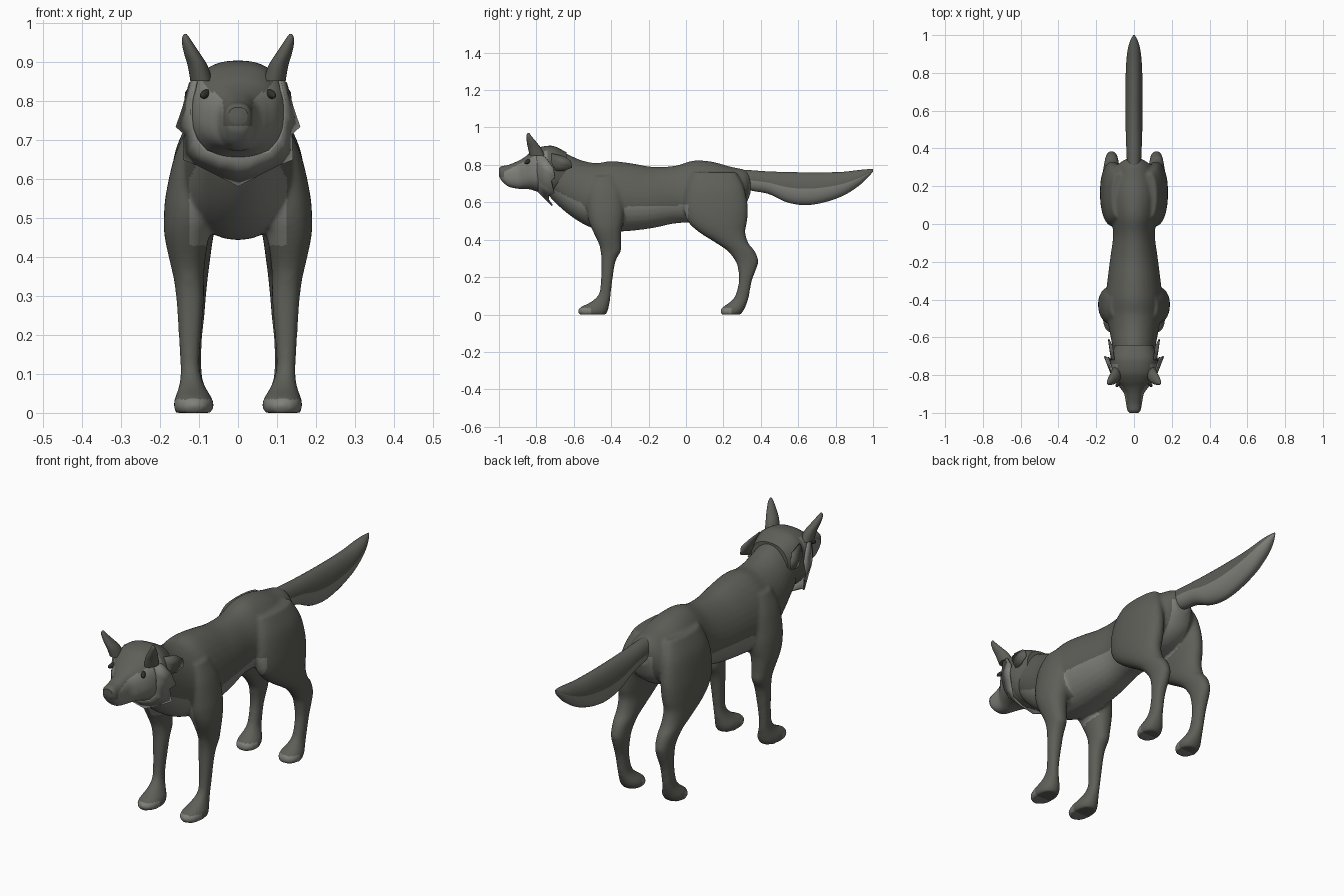
import bpy, bmesh, math
from mathutils import Vector, Euler

if "Cube" in bpy.data.objects:
    bpy.data.objects.remove(bpy.data.objects["Cube"])


def material(name, rgb):
    m = bpy.data.materials.new(name)
    m.diffuse_color = (*rgb, 1)
    m.use_nodes = True
    m.node_tree.nodes["Principled BSDF"].inputs["Base Color"].default_value = m.diffuse_color
    return m


DARK = material("dark_fur", (0.112, 0.114, 0.098))
LIGHT = material("light_fur", (0.215, 0.218, 0.195))
EYE = material("eye_dark", (0.03, 0.03, 0.027))


def spline(rows, sub):
    """Smoothly resample a list of stations (Catmull-Rom)."""
    out = []
    for i in range(len(rows) - 1):
        p = [rows[max(0, min(len(rows) - 1, i + k))] for k in (-1, 0, 1, 2)]
        for s in range(sub):
            t = s / sub
            out.append([0.5 * (2 * b + (c - a) * t + (2 * a - 5 * b + 4 * c - d) * t * t
                               + (3 * b - a - 3 * c + d) * t ** 3) for a, b, c, d in zip(*p)])
    return out + [list(rows[-1])]


def loft(bm, rows, axis, sub=4, segs=32, power=2.0, egg=0.0, mirror=1):
    """Rounded rings through stations (position, u0, u1, v0, v1), capped at both ends."""
    rings, faces = [], []
    for t, u0, u1, v0, v1 in spline(rows, sub):
        ring = []
        for j in range(segs):
            a = 2 * math.pi * j / segs
            c, s = math.cos(a), math.sin(a)
            c = math.copysign(abs(c) ** (2 / power), c)
            s = math.copysign(abs(s) ** (2 / power), s)
            u = (u0 + u1) / 2 + (u1 - u0) / 2 * c * (1 - egg * s)
            v = (v0 + v1) / 2 + (v1 - v0) / 2 * s
            co = (u, t, v) if axis == 'y' else (u, v, t)
            ring.append(bm.verts.new((co[0] * mirror, co[1], co[2])))
        rings.append(ring)
    for r, q in zip(rings, rings[1:]):
        for j in range(segs):
            k = (j + 1) % segs
            faces.append(bm.faces.new((r[j], r[k], q[k], q[j])))
    faces += [bm.faces.new(rings[0]), bm.faces.new(rings[-1])]
    bmesh.ops.recalc_face_normals(bm, faces=faces)


def finish(bm, name, mats=(DARK, LIGHT)):
    me = bpy.data.meshes.new(name)
    bm.to_mesh(me)
    bm.free()
    for m in mats:
        me.materials.append(m)
    ob = bpy.data.objects.new(name, me)
    bpy.context.collection.objects.link(ob)
    return ob


def paint(ob, rule):
    for p in ob.data.polygons:
        p.material_index = 1 if rule(p.center, p.normal) else 0


def sym(rows):
    """Stations (y, half width, bottom, top) to full loft stations."""
    return [(y, -w, w, b, t) for y, w, b, t in rows]


# Torso and neck
torso = sym([(-.80, .07, .72, .86), (-.72, .10, .62, .885), (-.64, .115, .545, .86),
             (-.56, .13, .49, .825), (-.48, .145, .455, .81), (-.40, .15, .443, .82),
             (-.30, .14, .447, .81), (-.18, .125, .462, .79), (-.06, .11, .487, .795),
             (.04, .12, .492, .823), (.14, .13, .50, .817), (.24, .12, .52, .79),
             (.31, .09, .57, .775), (.345, .04, .65, .75)])
# Legs: height, inner x, outer x, front y, back y
front_leg = [(.74, .06, .125, -.50, -.38), (.66, .05, .162, -.53, -.34),
             (.56, .05, .185, -.53, -.33), (.50, .06, .19, -.52, -.335),
             (.45, .075, .188, -.50, -.345), (.38, .085, .173, -.467, -.348),
             (.34, .087, .164, -.457, -.348), (.28, .088, .157, -.452, -.378),
             (.15, .098, .149, -.457, -.398), (.10, .096, .147, -.472, -.403),
             (.065, .083, .152, -.512, -.408), (.04, .068, .161, -.562, -.413),
             (.02, .062, .165, -.578, -.418), (0, .068, .16, -.57, -.428)]
hind_leg = [(.76, .05, .12, .03, .27), (.68, .05, .158, 0, .31),
            (.58, .05, .176, -.012, .33), (.50, .055, .18, .008, .327),
            (.44, .065, .176, .07, .317), (.38, .073, .167, .165, .335),
            (.34, .078, .16, .222, .367), (.29, .083, .154, .262, .386),
            (.25, .086, .152, .277, .378), (.18, .093, .149, .283, .352),
            (.10, .093, .147, .263, .337), (.065, .083, .152, .233, .327),
            (.04, .068, .161, .198, .317), (.02, .062, .165, .184, .307),
            (0, .068, .16, .188, .292)]
bm = bmesh.new()
loft(bm, torso, 'y', egg=.12)
for side in (1, -1):
    loft(bm, front_leg, 'z', mirror=side, power=2.2)
    loft(bm, hind_leg, 'z', mirror=side, power=2.2)
body = finish(bm, "body_and_legs")

# Fuse the torso and legs into one smooth skin
rm = body.modifiers.new("fuse", 'REMESH')
rm.mode = 'VOXEL'
rm.voxel_size = 0.008
sm = body.modifiers.new("soften", 'SMOOTH')
sm.factor, sm.iterations = 0.5, 6
fused = bpy.data.meshes.new_from_object(body.evaluated_get(bpy.context.evaluated_depsgraph_get()))
body.modifiers.clear()
body.data = fused
fused.materials.clear()
for m in (DARK, LIGHT):
    fused.materials.append(m)


def body_light(c, n):
    if c.z < .035:                                   # toes
        return c.y < -.51 or .1 < c.y < .245
    if c.z < .43:
        return False
    if c.y < -.36:                                   # chest
        return abs(c.x) < .125 - max(0, c.z - .6) * .5 and n.z < -.2 and c.z < .66
    if c.y < .01:                                    # belly
        return c.z < .575 + .03 * (c.y + .35) and (c.y > -.33 or abs(c.x) < .08)
    return abs(c.x) < .055 and c.z < .70 and (n.z < -.1 or c.y > .3)


paint(body, body_light)

# Tail with pale underside
bm = bmesh.new()
loft(bm, sym([(.26, .03, .70, .775), (.34, .038, .665, .772), (.44, .042, .645, .765),
              (.54, .045, .60, .762), (.64, .046, .585, .76), (.74, .045, .60, .76),
              (.84, .042, .635, .763), (.92, .034, .685, .772), (.97, .02, .73, .777),
              (1.0, .004, .765, .778)]), 'y', sub=5)
tail = finish(bm, "tail")
paint(tail, lambda c, n: c.y > .33 and n.z < 0.02)

# Head with pale face mask
bm = bmesh.new()
loft(bm, sym([(-1.0, .024, .74, .783), (-.985, .035, .715, .793), (-.95, .042, .685, .80),
              (-.90, .052, .673, .82), (-.865, .075, .672, .84), (-.83, .10, .668, .868),
              (-.79, .118, .655, .892), (-.74, .126, .635, .902), (-.70, .122, .64, .898),
              (-.64, .10, .66, .868)]), 'y', sub=8, segs=64, power=2.4)
head = finish(bm, "head")


def mask(c, n):
    if c.y < -.975 and c.z > .735 or c.y > -.74:     # nose tip and nape stay dark
        return False
    return c.z < .765 + .5 * (c.y + .97) and (abs(c.x) > .026 or c.z < .74)


paint(head, mask)


def flap(name, inner, outer, mat, both):
    """Thin fur sheet between an inner and an outer edge, on both sides."""
    bm = bmesh.new()
    for side in (1, -1):
        rows = [[bm.verts.new((p[0] * side, p[1], p[2])) for p in e] for e in (inner, outer)]
        for i in range(len(inner) - 1):
            q = [rows[0][i], rows[0][i + 1], rows[1][i + 1], rows[1][i]]
            bm.faces.new(q if side > 0 else q[::-1])
    if both:
        bmesh.ops.remove_doubles(bm, verts=bm.verts, dist=1e-4)
    bmesh.ops.recalc_face_normals(bm, faces=bm.faces)
    ob = finish(bm, name, (mat,))
    so = ob.modifiers.new("thickness", 'SOLIDIFY')
    so.thickness, so.offset = .008, 0
    return ob


# Cheek ruff with ragged points, joined under the chin
flap("cheek_ruff",
     [(.105, -.80, .86), (.118, -.795, .80), (.119, -.795, .76), (.116, -.79, .73),
      (.106, -.79, .70), (.08, -.79, .67), (.04, -.79, .66), (0, -.79, .657)],
     [(.122, -.755, .845), (.138, -.71, .785), (.156, -.70, .733), (.135, -.72, .715),
      (.138, -.705, .65), (.105, -.735, .637), (.055, -.735, .612), (0, -.715, .583)], LIGHT, True)
# Dark tufts behind the cheeks
flap("neck_tuft",
     [(.105, -.72, .86), (.118, -.72, .83), (.118, -.72, .80), (.112, -.72, .77)],
     [(.115, -.65, .845), (.132, -.615, .82), (.134, -.61, .785), (.126, -.655, .768)], DARK, False)

# Ears and eyes
ear = [(.85, .065, .122, -.835, -.755), (.89, .078, .129, -.845, -.775),
       (.92, .097, .138, -.851, -.798), (.95, .117, .144, -.853, -.823),
       (.965, .127, .142, -.851, -.834), (.971, .132, .138, -.847, -.84)]
for side, tag in ((1, "left"), (-1, "right")):
    bm = bmesh.new()
    loft(bm, ear, 'z', segs=24, mirror=side)
    finish(bm, tag + "_ear")
    bm = bmesh.new()
    bmesh.ops.create_uvsphere(bm, u_segments=20, v_segments=12, radius=1)
    eye = finish(bm, tag + "_eye", (EYE,))
    eye.location = (.084 * side, -.846, .817)
    eye.scale = (.010, .021, .011)
    eye.rotation_euler = Euler((.3, 0, .55 * side))

# Smooth shading with crisp edges kept
for ob in bpy.context.collection.objects:
    bpy.ops.object.select_all(action='DESELECT')
    ob.select_set(True)
    bpy.context.view_layer.objects.active = ob
    bpy.ops.object.shade_smooth_by_angle(angle=math.radians(50))
